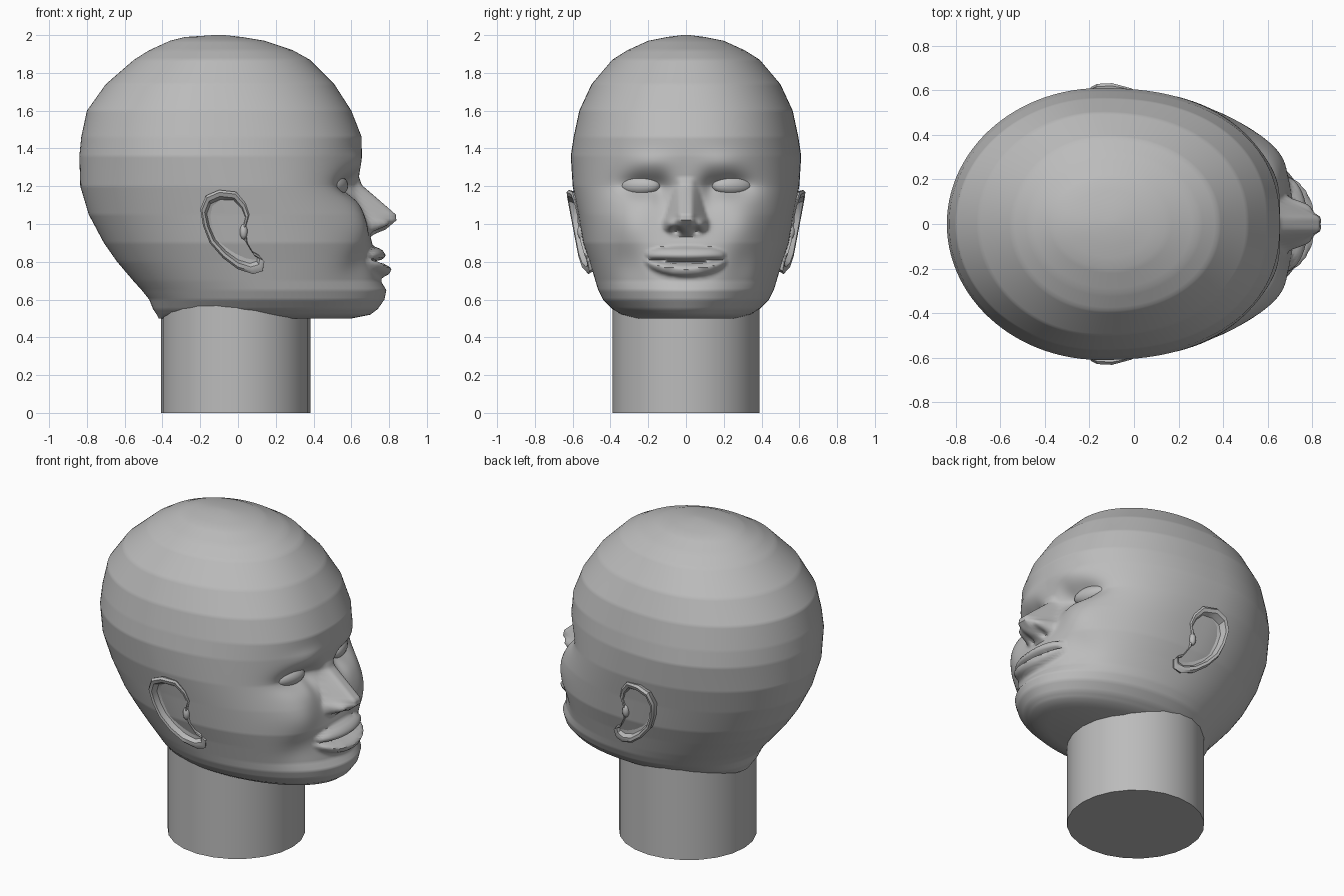
import bpy, bmesh, math
from math import sin, cos, pi, exp

cube = bpy.data.objects.get("Cube")
if cube:
    bpy.data.objects.remove(cube)

grey = bpy.data.materials.new("plain grey")
grey.use_nodes = True
grey.diffuse_color = (0.5, 0.5, 0.5, 1)
grey.node_tree.nodes["Principled BSDF"].inputs["Base Color"].default_value = (0.5, 0.5, 0.5, 1)


def finish(name, bm, angle):
    """Turn a bmesh into a smooth-shaded object."""
    bmesh.ops.remove_doubles(bm, verts=bm.verts, dist=0.0005)
    bmesh.ops.recalc_face_normals(bm, faces=bm.faces)
    mesh = bpy.data.meshes.new(name)
    bm.to_mesh(mesh)
    bm.free()
    mesh.materials.append(grey)
    obj = bpy.data.objects.new(name, mesh)
    bpy.context.collection.objects.link(obj)
    bpy.ops.object.select_all(action='DESELECT')
    obj.select_set(True)
    bpy.context.view_layer.objects.active = obj
    bpy.ops.object.shade_smooth_by_angle(angle=math.radians(angle))
    return obj


def loft(bm, rings):
    """Skin closed rings of points and cap both ends."""
    rows = [[bm.verts.new(p) for p in ring] for ring in rings]
    for a, b in zip(rows, rows[1:]):
        for i in range(len(a)):
            j = (i + 1) % len(a)
            bm.faces.new((a[i], a[j], b[j], b[i]))
    bm.faces.new(rows[0])
    bm.faces.new(rows[-1])


def lerp(table, z):
    """Interpolate table rows keyed by descending height."""
    if z >= table[0][0]:
        return table[0][1:]
    for a, b in zip(table, table[1:]):
        if z >= b[0]:
            t = (a[0] - z) / (a[0] - b[0])
            return [p + (q - p) * t for p, q in zip(a[1:], b[1:])]
    return table[-1][1:]


def bump(a, z, ca, cz, sa, sz):
    return exp(-((a - ca) / sa) ** 2 - ((z - cz) / sz) ** 2)


# Head sections: height, back, front, half width, widest x, front squareness
SECTIONS = [
    (2.0, -.13, -.07, .02, -.1, 2), (1.99, -.28, .02, .1, -.1, 2),
    (1.97, -.36, .14, .2, -.1, 2), (1.92, -.47, .29, .31, -.1, 2),
    (1.87, -.55, .38, .39, -.12, 2.1), (1.74, -.7, .51, .5, -.15, 2.2),
    (1.6, -.8, .6, .565, -.15, 2.3), (1.46, -.83, .655, .595, -.15, 2.3),
    (1.36, -.84, .655, .61, -.15, 2.3), (1.2, -.835, .635, .6, -.1, 2.4),
    (1.05, -.79, .67, .57, -.05, 2.5), (.9, -.71, .71, .545, 0, 2.4),
    (.8, -.64, .73, .51, .03, 2.3), (.7, -.555, .755, .48, .07, 2.1),
    (.65, -.51, .785, .465, .1, 2), (.6, -.47, .775, .44, .1, 2),
    (.55, -.45, .74, .39, .1, 2), (.52, -.43, .7, .34, .1, 2),
    (.5, -.42, .6, .27, .1, 2)]
# Nose: height, projection, half width
NOSE = [(1.25, 0, .05), (1.21, .02, .06), (1.05, .165, .11), (1.02, .16, .12),
        (.97, .09, .12), (.945, .02, .1), (.93, 0, .1)]
# Lips: height, projection
LIPS = [(.885, 0), (.865, .045), (.835, .06), (.812, .04), (.8, -.02),
        (.788, .045), (.765, .075), (.735, .055), (.715, .01), (.69, 0)]


def face_relief(y, z):
    a = abs(y)
    d = -.075 * bump(a, z, .23, 1.2, .12, .06)             # eye sockets
    d -= .035 * bump(a, z, .13, 1.17, .05, .08)            # inner corners
    d += .045 * bump(a, z, .31, 1.0, .13, .14)             # cheeks
    d += .015 * bump(a, z, .2, 1.33, .12, .05)             # brows
    d -= .02 * bump(a, z, .3, .78, .08, .1)                # hollows beside mouth
    height, width = lerp(NOSE, z)
    d += height * max(0, min(1, (width - a) / (width - .03)))
    d += .05 * bump(a, z, .085, 1.0, .03, .03)             # nostril wings
    d -= .05 * bump(a, z, .05, .965, .025, .015)           # nostrils
    curve = 1 - (a / .21) ** 2
    if curve > 0:
        centre = .8 + .015 * (a / .2) ** 2
        d += lerp(LIPS, .8 + (z - centre) / (.25 + .75 * curve ** .5))[0] * curve ** .4
    return d


# Head
SIDES = 160
rings = []
for k in range(151):
    z = 2 - k * .01
    back, front, width, mid, power = lerp(SECTIONS, z)
    ring = []
    for i in range(SIDES):
        u = 2 * pi * i / SIDES
        t = u - .5 * sin(u)                                # denser at the face
        p = power if cos(t) > 0 else 2
        r = (abs(cos(t)) ** p + abs(sin(t)) ** p) ** (-1 / p)
        reach = front - mid if cos(t) > 0 else mid - back
        x, y = mid + reach * r * cos(t), width * r * sin(t)
        if x > .25 and z < 1.5:
            x += face_relief(y, z) * min(1, (x - .25) / .15)
        ring.append((x, y, z))
    rings.append(ring)
bm = bmesh.new()
loft(bm, rings)
finish("head", bm, 50)

# Neck
bm = bmesh.new()
loft(bm, [[(-.012 + .395 * cos(i * pi / 12), .39 * sin(i * pi / 12), z) for i in range(24)]
          for z in (0, .4, .62)])
finish("neck", bm, 40)

# Eyes
for side, label in ((1, "left"), (-1, "right")):
    bm = bmesh.new()
    bmesh.ops.create_uvsphere(bm, u_segments=24, v_segments=16, radius=1)
    for v in bm.verts:
        v.co.x, v.co.y, v.co.z = v.co.x * .06, v.co.y * .115, v.co.z * .055
    eye = finish(label + "_eye", bm, 60)
    eye.location = (.515, side * .245, 1.203)
    eye.rotation_euler.z = side * .35

# Ears: outline in side view, then nested rings of (scale, outward offset)
OUTLINE = [(-.2, 1.08), (-.17, 1.15), (-.1, 1.18), (-.01, 1.17), (.04, 1.11),
           (.06, 1.05), (.04, .98), (.05, .9), (.09, .83), (.14, .8), (.13, .75),
           (.08, .735), (0, .76), (-.08, .82), (-.15, .9), (-.185, .99)]
RIMS = [(.8, -.08), (.97, .02), (1, .045), (.94, .06), (.84, .055), (.76, .02), (.4, .0)]
for side, label in ((1, "left"), (-1, "right")):
    rings = []
    for scale, out in RIMS:
        ring = []
        for x, z in OUTLINE:
            px = -.035 + .25 * (z - .97) * -.7
            x2, z2 = px + (x - px) * scale, .97 + (z - .97) * scale
            base = .495 + (z2 - .75) * .19
            rear = max(.35, min(1, .85 - (x - px) * 4))
            ring.append((x2, side * (base + out * (rear if out > 0 else 1)), z2))
        rings.append(ring)
    bm = bmesh.new()
    loft(bm, rings)
    # Inner fold in front of the ear canal
    bmesh.ops.create_icosphere(bm, subdivisions=2, radius=.03)
    for v in bm.verts[-42:]:
        v.co = (v.co.x * .7 + .03, v.co.y * .7 + side * .555, v.co.z * 1.4 + .96)
    finish(label + "_ear", bm, 35)
